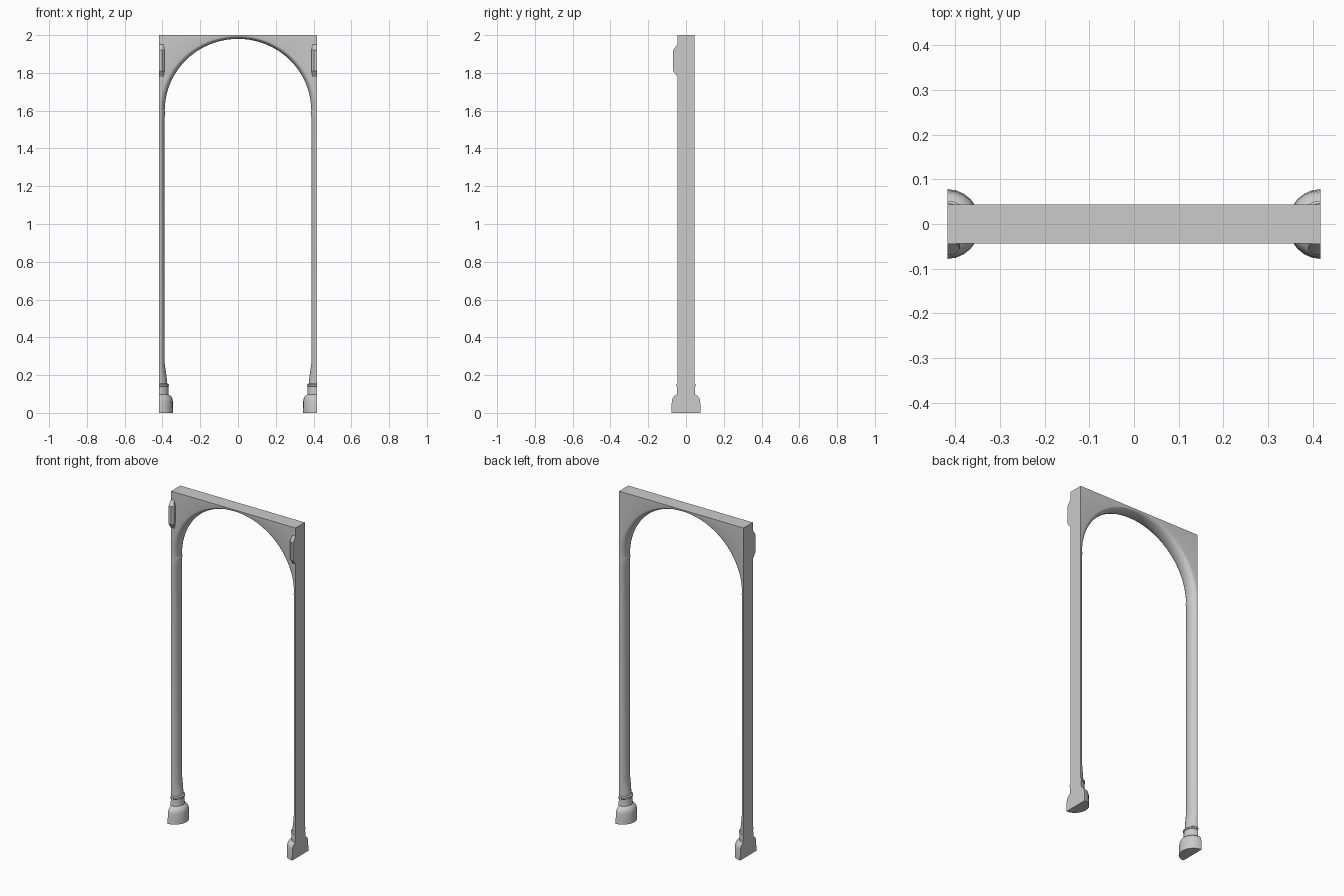
import bpy, bmesh, math

if "Cube" in bpy.data.objects:
    bpy.data.objects.remove(bpy.data.objects["Cube"])

EDGE = 0.417   # outer flat side of the arch
HALF = 0.044   # half depth of the slab
SIDES = 12
PHI = [-math.pi / 2 + math.pi * i / SIDES for i in range(SIDES + 1)]


def make_object(name, rings, caps=(True, True), extra=None):
    """Loft closed rings into a mesh, then mirror it across x = 0."""
    bm = bmesh.new()
    loops = [[bm.verts.new(p) for p in ring] for ring in rings]
    n = len(loops[0])
    for a, b in zip(loops, loops[1:]):
        for i in range(n):
            j = (i + 1) % n
            bm.faces.new((a[i], a[j], b[j], b[i]))
    if caps[0]:
        bm.faces.new(loops[0])
    if caps[1]:
        bm.faces.new(loops[-1])
    if extra:
        extra(bm, loops)
    bmesh.ops.recalc_face_normals(bm, faces=bm.faces)
    mesh = bpy.data.meshes.new(name)
    bm.to_mesh(mesh)
    bm.free()
    obj = bpy.data.objects.new(name, mesh)
    bpy.context.collection.objects.link(obj)
    mod = obj.modifiers.new("mirror", 'MIRROR')
    mod.use_clip = True
    bpy.context.view_layer.objects.active = obj
    obj.select_set(True)
    bpy.ops.object.modifier_apply(modifier=mod.name)
    bpy.ops.object.shade_smooth_by_angle(angle=math.radians(30))
    obj.select_set(False)
    return obj


def half_round(rx, ry, z):
    return [(EDGE - rx * math.cos(p), ry * math.sin(p), z) for p in PHI]


# Half-round columns: (x radius, y radius, height) profiles
base = [(.073, .078, 0), (.072, .075, .06), (.069, .072, .076),
        (.062, .062, .09), (.05, .049, .098), (.048, .047, .14)]
make_object("column_base", [half_round(*p) for p in base])
collar = [(.046, .046, .138), (.051, .052, .143), (.051, .052, .151), (.044, .046, .156)]
make_object("column_collar", [half_round(*p) for p in collar])
shaft = [(.043, HALF, .15), (.039, HALF, .19), (.029, HALF, .26),
         (.028, HALF, 1.56), (.032, HALF, 1.59), (.029, HALF, 1.6)]
make_object("column_shaft", [half_round(*p) for p in shaft])

# Arch head: rounded soffit swept along the opening, flat spandrels above
STEPS = 20
sections = []
for k in range(STEPS + 1):
    t = math.pi / 2 * k / STEPS
    c, s = (math.cos(t), math.sin(t)) if k < STEPS else (0.0, 1.0)
    ring = [((EDGE - .029 * math.cos(p)) * c, HALF * math.sin(p),
             1.6 + (.397 - .017 * math.cos(p)) * s) for p in PHI]
    ring += [(EDGE * c, HALF, 2), (EDGE * c, -HALF, 2)]
    sections.append(ring)


def arch_ends(bm, loops):
    first = loops[0]
    bm.faces.new((first[0], first[SIDES], first[-2], first[-1]))
    bm.faces.new(first[:SIDES + 1])


make_object("arch_head", sections, caps=(False, False), extra=arch_ends)

# Bevelled blocks on the upper front corners
def block_ring(w, front, z):
    return [(EDGE, -.04, z), (EDGE - w, -.04, z), (EDGE - w, -HALF - front * .5, z),
            (EDGE - w * .55, -HALF - front, z), (EDGE, -HALF - front, z)]


blocks = [(.022, .002, 1.78), (.028, .024, 1.81), (.028, .024, 1.92), (.022, .002, 1.95)]
make_object("corner_block", [block_ring(*b) for b in blocks])
